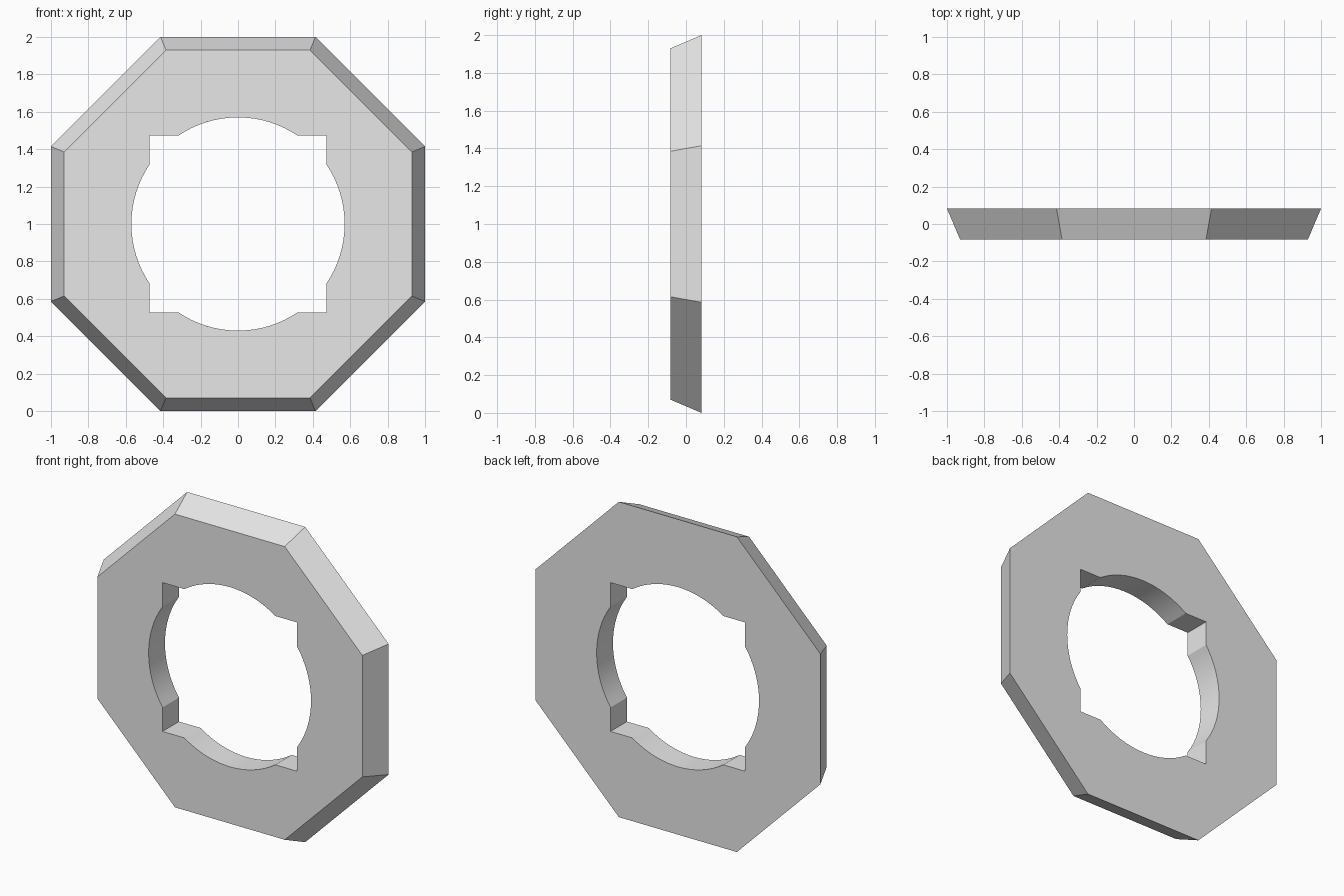
import bpy, bmesh, math
from mathutils import Vector

if "Cube" in bpy.data.objects:
    bpy.data.objects.remove(bpy.data.objects["Cube"])

HALF_DEPTH = 0.082
BACK_APOTHEM, FRONT_APOTHEM = 1.0, 0.93
HOLE_RADIUS, NOTCH = 0.57, 0.472
ARC_STEPS = 16


def octagon(apothem):
    r = apothem / math.cos(math.pi / 8)
    return [(r * math.cos(math.pi / 8 + i * math.pi / 4),
             r * math.sin(math.pi / 8 + i * math.pi / 4)) for i in range(8)]


def notched_hole():
    """Round hole merged with a square: four arcs joined by square corners."""
    half = math.asin(NOTCH / HOLE_RADIUS)
    half = math.pi / 2 - half          # arc half-angle left outside the square
    pts = []
    for q in range(4):
        mid = q * math.pi / 2
        for i in range(ARC_STEPS + 1):
            a = mid - half + 2 * half * i / ARC_STEPS
            pts.append((HOLE_RADIUS * math.cos(a), HOLE_RADIUS * math.sin(a)))
        corner = mid + math.pi / 4
        pts.append((NOTCH * math.sqrt(2) * math.cos(corner),
                    NOTCH * math.sqrt(2) * math.sin(corner)))
    return pts


bm = bmesh.new()


def add_loop(points, y):
    vs = [bm.verts.new((x, y, z + 1.0)) for x, z in points]
    es = [bm.edges.new((vs[i], vs[(i + 1) % len(vs)])) for i in range(len(vs))]
    return vs, es


def wall(a, b):
    n = len(a)
    for i in range(n):
        j = (i + 1) % n
        bm.faces.new((a[i], a[j], b[j], b[i]))


# Outer rims and hole rims, front and back
front_out, fo_edges = add_loop(octagon(FRONT_APOTHEM), -HALF_DEPTH)
back_out, bo_edges = add_loop(octagon(BACK_APOTHEM), HALF_DEPTH)
front_in, fi_edges = add_loop(notched_hole(), -HALF_DEPTH)
back_in, bi_edges = add_loop(notched_hole(), HALF_DEPTH)

# Flat front and back with the hole left open
for edges, ny in ((fo_edges + fi_edges, -1), (bo_edges + bi_edges, 1)):
    bmesh.ops.triangle_fill(bm, edges=edges, use_beauty=True, normal=Vector((0, ny, 0)))

# Sloped outer sides and straight hole walls
wall(front_out, back_out)
wall(front_in, back_in)
bmesh.ops.recalc_face_normals(bm, faces=bm.faces[:])

mesh = bpy.data.meshes.new("octagonal_plate")
bm.to_mesh(mesh)
bm.free()
plate = bpy.data.objects.new("octagonal_plate", mesh)
bpy.context.collection.objects.link(plate)

grey = bpy.data.materials.new("light grey")
grey.diffuse_color = (0.8, 0.8, 0.8, 1)
grey.use_nodes = True
grey.node_tree.nodes["Principled BSDF"].inputs["Base Color"].default_value = grey.diffuse_color
mesh.materials.append(grey)

# Smooth arcs, crisp corners
bpy.context.view_layer.objects.active = plate
plate.select_set(True)
bpy.ops.object.shade_smooth_by_angle(angle=math.radians(20))
